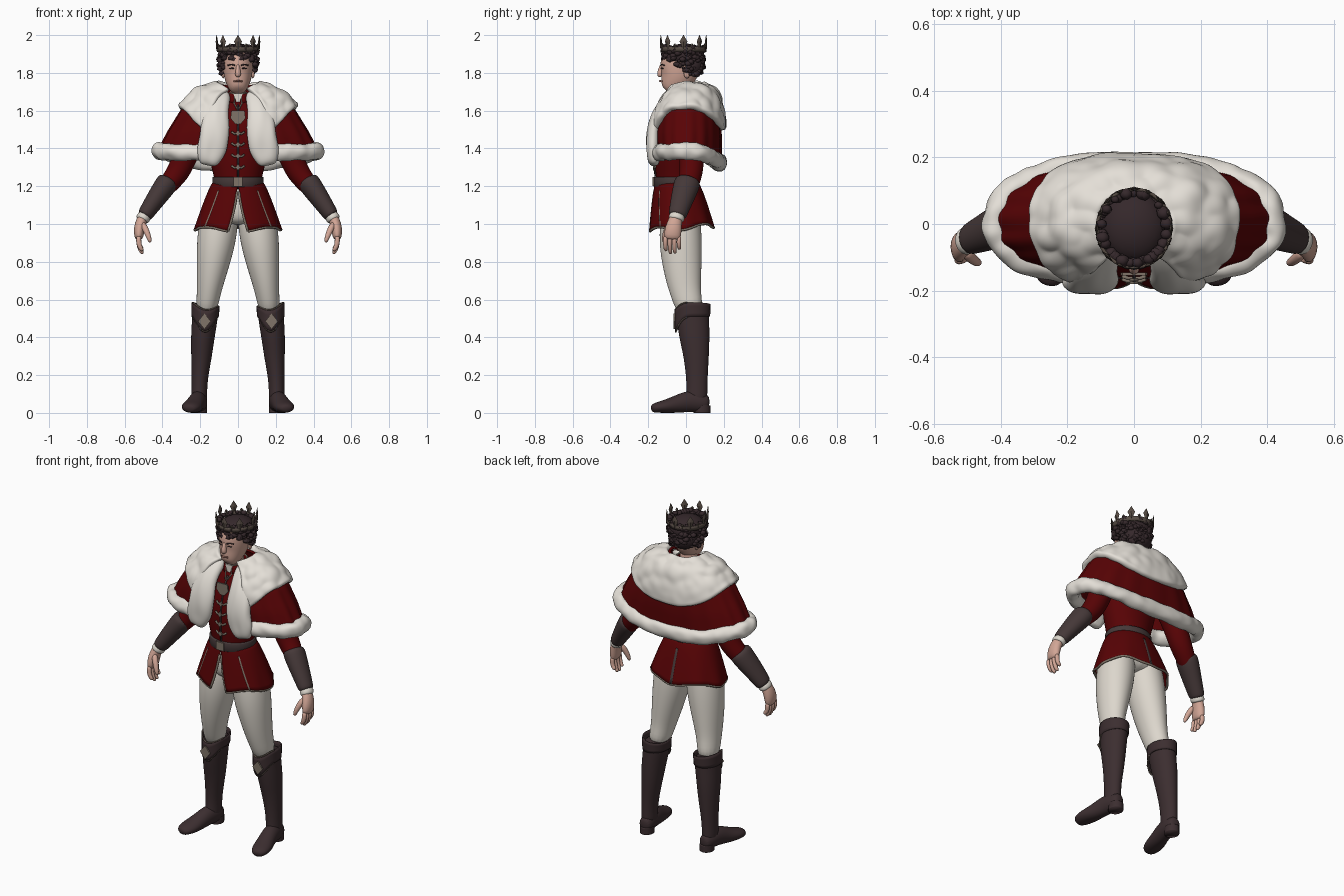
import bpy, bmesh, math, random
from mathutils import Vector, Matrix, noise

random.seed(4)
if "Cube" in bpy.data.objects:
    bpy.data.objects.remove(bpy.data.objects["Cube"])

def material(name, hexa):
    def lin(i):
        c = int(hexa[i:i + 2], 16) / 255
        return c / 12.92 if c < 0.04 else ((c + 0.055) / 1.055) ** 2.4
    m = bpy.data.materials.new(name)
    m.use_nodes = True
    m.diffuse_color = (lin(0), lin(2), lin(4), 1)
    m.node_tree.nodes["Principled BSDF"].inputs["Base Color"].default_value = m.diffuse_color
    return m

RED = material("deep red cloth", "580305")
FUR = material("white fur", "e4dfd7")
LINEN = material("cream cloth", "ddd7cd")
BOOT = material("dark boot leather", "3c2e30")
LEATHER = material("grey brown leather", "453838")
SKIN = material("skin", "d2a696")
HAIR = material("dark hair", "35282b")
BRONZE = material("dark bronze", "574c44")
TRIM = material("dull silver", "807468")
LIPS = material("lips", "a87568")

def finish(name, bm, mat, mirror=False, subsurf=0, thick=0, smooth=True, fluff=0):
    bmesh.ops.remove_doubles(bm, verts=bm.verts, dist=0.0002)
    bmesh.ops.recalc_face_normals(bm, faces=bm.faces)
    bm.normal_update()
    shifts = [v.normal * noise.noise(v.co * 22) * fluff for v in bm.verts]
    for v, s in zip(bm.verts, shifts):
        v.co += s
    me = bpy.data.meshes.new(name)
    bm.to_mesh(me)
    bm.free()
    me.materials.append(mat)
    if smooth:
        me.shade_smooth()
    ob = bpy.data.objects.new(name, me)
    bpy.context.collection.objects.link(ob)
    if mirror:
        ob.modifiers.new("Mirror", 'MIRROR')
    if thick:
        s = ob.modifiers.new("Solidify", 'SOLIDIFY')
        s.thickness, s.offset = thick, 0
    if subsurf:
        s = ob.modifiers.new("Subdivision", 'SUBSURF')
        s.levels = s.render_levels = subsurf

def skin_rings(bm, rings, closed=True):
    for a, b in zip(rings, rings[1:]):
        n = len(a)
        for i in range(n if closed else n - 1):
            bm.faces.new((a[i], a[(i + 1) % n], b[(i + 1) % n], b[i]))

def add_loft(bm, rows, ref=(1, 0, 0), n=16):
    """Elliptical rings (x, y, z, radius along ref, other radius) along a path, kept above the floor."""
    pts, rings = [Vector(r[:3]) for r in rows], []
    for i, r in enumerate(rows):
        t = (pts[min(i + 1, len(pts) - 1)] - pts[max(i - 1, 0)]).normalized()
        u = Vector(ref)
        u = (u - t * u.dot(t)).normalized()
        w = t.cross(u)
        ring = []
        for k in range(n):
            a = math.tau * k / n
            p = pts[i] + u * r[3] * math.cos(a) + w * r[4] * math.sin(a)
            p.z = max(p.z, 0)
            ring.append(bm.verts.new(p))
        rings.append(ring)
    skin_rings(bm, rings)
    bm.faces.new(rings[0])
    bm.faces.new(rings[-1])

def loft(name, rows, mat, ref=(1, 0, 0), n=16, **kw):
    bm = bmesh.new()
    add_loft(bm, rows, ref, n)
    finish(name, bm, mat, **{"subsurf": 2, **kw})

def sheet(name, fn, nu, nv, mat, **kw):
    bm = bmesh.new()
    rows = [[bm.verts.new(fn(i / nu, j / nv)) for i in range(nu + 1)] for j in range(nv + 1)]
    skin_rings(bm, rows, closed=False)
    finish(name, bm, mat, **kw)

def cord(name, pts, r, mat, mirror=False):
    loft(name, [(*p, r, r) for p in pts], mat, ref=(0.3, 0.2, 1), n=6, subsurf=0, mirror=mirror)

def blob(bm, pos, size, sub=2):
    bmesh.ops.create_icosphere(bm, subdivisions=sub, radius=1,
                               matrix=Matrix.Translation(pos) @ Matrix.Diagonal((*size, 1)))

def plate(name, outline, y, mat, mirror=False):
    bm = bmesh.new()
    bm.faces.new([bm.verts.new((x, y, z)) for x, z in outline])
    finish(name, bm, mat, mirror=mirror, thick=0.008, smooth=False)

def diamond(x, z, w, h):
    return [(x - w, z), (x, z - h), (x + w, z), (x, z + h)]

# legs and trousers
loft("trouser_leg", [(.09, -.03, 1.12, .1, .1), (.107, -.03, .97, .107, .114), (.122, -.027, .86, .1, .114),
                     (.143, -.015, .72, .078, .098), (.157, 0, .62, .062, .08), (.17, .03, .52, .056, .07)],
     LINEN, mirror=True)
loft("trouser_seat", [(0, -.045, 1.2, .12, .1), (0, -.035, 1.08, .16, .12), (0, -.03, .99, .13, .1)], LINEN)
# boots
loft("boot_shaft", [(.172, .035, .57, .072, .09), (.175, .036, .5, .069, .088), (.187, .045, .4, .064, .082),
                    (.193, .055, .3, .056, .068), (.203, .058, .18, .043, .057), (.205, .058, .1, .042, .056),
                    (.205, .055, .05, .043, .058)], BOOT, mirror=True)
loft("boot_foot", [(.2, .125, .05, .03, .04), (.203, .09, .052, .044, .052), (.212, .02, .065, .047, .06),
                   (.227, -.05, .045, .049, .048), (.243, -.11, .033, .057, .036), (.253, -.16, .028, .048, .028),
                   (.258, -.185, .02, .024, .018)], BOOT, mirror=True)
loft("boot_heel", [(.203, .085, z, .04, .045) for z in (0, .004, .036, .04)], BOOT, mirror=True, subsurf=0)

def boot_cuff(u, v):
    a = math.tau * u
    front = max(0, -math.sin(a)) ** 3
    z = (.575 + .01 * math.cos(a) - .03 * front) * (1 - v) + (.51 - .08 * front) * v
    return (.172 + .002 * v + (.071 - .002 * v) * math.cos(a), .035 + (.091 - .002 * v) * math.sin(a), z)

sheet("boot_cuff", boot_cuff, 24, 4, BOOT, mirror=True, thick=.008)
for v in (0, 1):
    cord("boot_cuff_trim", [boot_cuff(.55 + i / 40, v) for i in range(17)], .005, BRONZE, mirror=True)
plate("boot_badge", diamond(.178, .485, .034, .042), -.062, TRIM, mirror=True)

# tunic body
loft("tunic_body", [(0, -.05, 1.18, .125, .108), (0, -.05, 1.24, .126, .11), (0, -.05, 1.32, .15, .118),
                    (0, -.045, 1.42, .172, .125), (0, -.025, 1.53, .18, .118), (0, -.012, 1.62, .15, .09),
                    (0, -.012, 1.67, .075, .068)], RED)
loft("belt", [(0, -.05, z, .133 + d, .118 + d) for z, d in ((1.195, 0), (1.2, .004), (1.245, .002), (1.25, 0))],
     LEATHER, n=32, subsurf=0)
plate("belt_buckle", [(-.025, 1.2), (.025, 1.2), (.025, 1.25), (-.025, 1.25)], -.174, TRIM)

def skirt(u, v):
    gap = math.radians(.5 + 13 * v ** 1.3)
    a = -math.pi / 2 + gap + u * (math.tau - 2 * gap)
    c, s = math.cos(a), math.sin(a)
    k = v ** .8 * (1 + .04 * math.sin(9 * a) * v)
    hem = .98 + .012 * s - .012 * math.cos(4 * a)
    return ((.125 + .102 * k) * c, -.05 + .025 * k + (.108 + .06 * k) * s, 1.225 + (hem - 1.225) * v)

sheet("tunic_skirt", skirt, 64, 10, RED, thick=.01)
cord("skirt_hem_trim", [skirt(i / 64, 1) for i in range(65)], .007, TRIM)
for label, u, mat in (("front", 0, TRIM), ("panel", .11, TRIM), ("back", .497, LEATHER)):
    cord("skirt_" + label + "_trim", [skirt(u, j / 10) for j in range(2, 11)], .007, mat, mirror=True)

# chest fastenings
cord("front_seam", [(0, -.162, 1.25), (0, -.17, 1.34), (0, -.17, 1.43), (0, -.147, 1.54), (0, -.1, 1.63)], .005, LEATHER)
for i in range(4):
    z, y = 1.3 + .06 * i, (-.166, -.172, -.172, -.163)[i]
    plate("clasp", diamond(0, z, .014, .016), y - .004, TRIM)
    cord("clasp_bar", [(.034, y + .006, z + .008), (.018, y, z - .003), (0, y, z)], .006, TRIM, mirror=True)
plate("brooch", [(-.035, 1.6), (-.04, 1.56), (-.015, 1.53), (.015, 1.53), (.04, 1.56), (.035, 1.6)], -.15, TRIM)

# neck and stand collar
loft("neck", [(0, -.02, 1.62, .052, .052), (0, -.025, 1.7, .05, .05), (0, -.035, 1.78, .05, .05)], SKIN)

def stand_collar(u, v):
    a = -math.pi / 2 + .3 + u * (math.tau - .6)
    r = .072 - .008 * v
    return (r * math.cos(a), -.02 + r * math.sin(a), 1.64 + (.06 + .01 * math.sin(a)) * v)

sheet("stand_collar", stand_collar, 24, 3, RED, thick=.008)
cord("stand_collar_trim", [stand_collar(i / 24, 1) for i in range(25)], .005, TRIM)
cord("collar_edge_trim", [stand_collar(0, 1), stand_collar(0, 0), (.006, -.112, 1.61)], .005, TRIM, mirror=True)
plate("shirt_front", [(-.025, 1.69), (0, 1.62), (.025, 1.69)], -.085, LINEN)

# arms, bracers, cuffs
loft("sleeve", [(.14, 0, 1.62, .07, .08), (.2, .015, 1.54, .075, .08), (.265, .03, 1.4, .068, .07),
                (.31, .03, 1.28, .064, .064), (.36, .015, 1.22, .055, .058), (.42, -.01, 1.15, .045, .05)],
     RED, mirror=True)
loft("bracer", [(.362, .012, 1.24, .056, .066), (.38, .005, 1.21, .062, .072), (.43, -.018, 1.14, .053, .063),
                (.488, -.043, 1.055, .043, .05), (.499, -.048, 1.038, .038, .046)], LEATHER, mirror=True)
loft("shirt_cuff", [(.488, -.043, 1.055, .035, .04), (.503, -.051, 1.03, .039, .044), (.51, -.054, 1.015, .034, .04)],
     LINEN, mirror=True)
# hands
bm = bmesh.new()
add_loft(bm, [(.495, -.05, 1.05, .03, .034), (.512, -.058, 1.015, .03, .038), (.522, -.066, .98, .031, .046),
              (.525, -.072, .94, .027, .047), (.525, -.073, .915, .018, .042)], n=12)
for i in range(4):
    y, tip = -.108 + .024 * i, (.858, .84, .843, .868)[i]
    add_loft(bm, [(.525, y, .94, .016, .014), (.527, y - .002, .9, .015, .013),
                  (.516, y, (tip + .9) / 2 - .01, .014, .0125), (.502, y + .003, tip, .009, .009)], n=8)
add_loft(bm, [(.51, -.08, 1.01, .018, .018), (.488, -.103, .97, .019, .018), (.472, -.115, .93, .015, .015),
              (.463, -.118, .9, .009, .009)], n=8)
finish("hand", bm, SKIN, mirror=True, subsurf=1)

# cape: radius and height down the side, back and front
SIDE = [(.088, 1.735), (.21, 1.69), (.295, 1.605), (.365, 1.49), (.418, 1.387)]
BACK = [(.065, 1.725), (.135, 1.695), (.175, 1.58), (.183, 1.45), (.18, 1.322)]
FRONT = [(.06, 1.7), (.112, 1.65), (.152, 1.57), (.162, 1.47), (.156, 1.375)]

def profile(rows, t):
    i = min(int(t * 4), 3)
    return Vector(rows[i]).lerp(Vector(rows[i + 1]), t * 4 - i)

def cape(u, t, out=0, folds=.015):
    a = math.radians(-67 + 314 * u)
    c, s = math.cos(a), math.sin(a)
    side, deep = profile(SIDE, t), profile(BACK if s > 0 else FRONT, t)
    wave = 1 + folds * math.sin(17 * a) * t
    return Vector(((side.x * wave + out) * math.copysign(abs(c) ** .85, c),
                   (deep.x * wave + out) * math.copysign(abs(s) ** .9, s),
                   side.y + (deep.y - side.y) * s * s + out * .6))

def fur_collar(u, v):
    s = math.sin(math.radians(-67 + 314 * u))
    return cape(u, v * (.5 + .18 * max(s, 0) ** 2 + .32 * min(s, 0) ** 4), .014, 0)

sheet("cape_cloth", cape, 90, 16, RED, thick=.012)
sheet("fur_collar", fur_collar, 72, 14, FUR, thick=.042, fluff=.014, subsurf=1)
hem = [(*cape(i / 70, 1, 0, 0), .046, .04) for i in range(71)]
loft("fur_hem", hem, FUR, ref=(0, 0, 1), n=14, subsurf=1, fluff=.014)
loft("fur_lapel", [(.075, -.04, 1.7, .04, .03), (.1, -.1, 1.655, .055, .034), (.12, -.142, 1.59, .068, .036),
                   (.125, -.167, 1.52, .076, .038), (.13, -.175, 1.45, .08, .04), (.142, -.174, 1.39, .08, .038),
                   (.152, -.17, 1.34, .066, .034), (.158, -.165, 1.31, .04, .024)], FUR, mirror=True, fluff=.014)

# head and face
loft("head", [(0, -.105, 1.705, .03, .028), (0, -.09, 1.722, .05, .056), (0, -.062, 1.755, .067, .083),
              (0, -.042, 1.79, .077, .102), (0, -.032, 1.83, .081, .108), (0, -.025, 1.87, .082, .109),
              (0, -.02, 1.92, .07, .09)], SKIN)
loft("nose", [(0, -.122, 1.85, .01, .014), (0, -.134, 1.815, .013, .016), (0, -.139, 1.792, .019, .018),
              (0, -.132, 1.778, .012, .014)], SKIN, n=8, subsurf=1)
bm = bmesh.new()
blob(bm, (.079, .005, 1.8), (.01, .018, .03))
finish("ear", bm, SKIN, mirror=True)
cord("brow", [(.016, -.134, 1.84), (.035, -.128, 1.845), (.054, -.115, 1.84)], .0035, HAIR, mirror=True)
cord("eye", [(.022, -.132, 1.824), (.033, -.128, 1.825), (.045, -.121, 1.823)], .003, HAIR, mirror=True)
cord("mouth", [(-.022, -.127, 1.755), (0, -.139, 1.757), (.022, -.127, 1.755)], .005, LIPS)
# curly hair
bm = bmesh.new()
blob(bm, (0, -.008, 1.89), (.098, .107, .066), 3)
blob(bm, (0, .03, 1.84), (.088, .068, .07), 3)
for i in range(240):
    a = random.uniform(0, math.tau)
    s = math.sin(a)
    z = random.uniform(1.87 if s < -.6 else 1.825 if s < 0 else 1.785, 1.94)
    r = .098 - max(0, 1.85 - z) * .25
    size = random.uniform(.01, .021)
    blob(bm, (r * math.cos(a), -.012 + (r + .007) * s, z), (size * 1.1, size, size * .8), 1)
finish("hair", bm, HAIR)

# crown
def crown_band(u, v):
    a = math.tau * u
    return ((.107 + .004 * v) * math.cos(a), -.013 + (.114 + .004 * v) * math.sin(a), 1.912 + .026 * v)

sheet("crown_band", crown_band, 48, 2, BRONZE, thick=.009)
bm = bmesh.new()
for i in range(16):
    x, y, z = crown_band((i + 4) / 16, 1)
    w, h = (.021, .062) if i % 2 == 0 else (.01, .018)
    add_loft(bm, [(x, y, z - .012, w * .45, .005), (x, y, z + h * .15, w * .6, .006),
                  (x * 1.01, y * 1.01, z + h * .45, w, .006), (x * 1.02, y * 1.02, z + h, .001, .001)],
             (-y - .013, x, 0), n=4)
finish("crown_points", bm, BRONZE, smooth=False)
